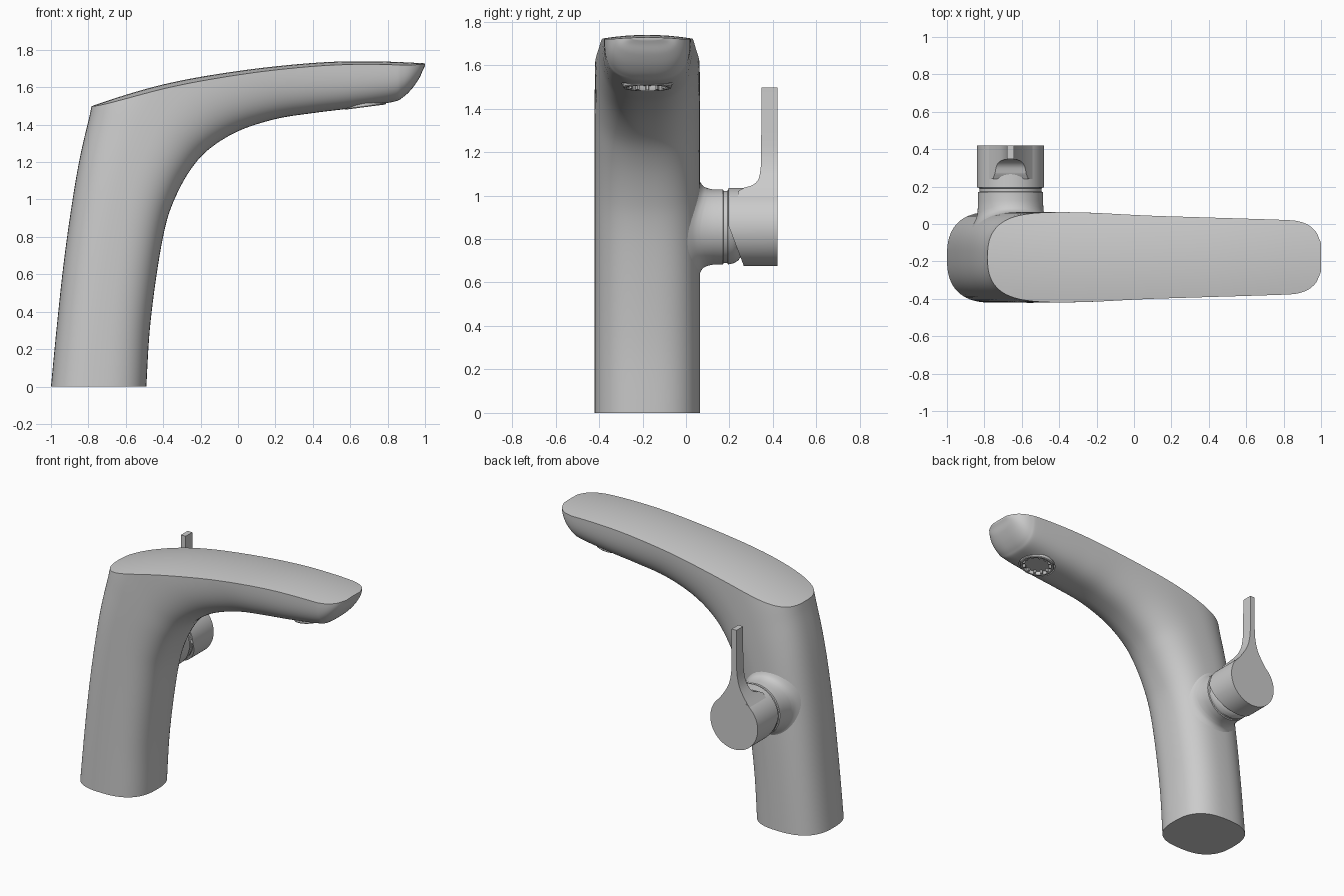
import bpy, bmesh
from math import cos, sin, pi, copysign

if "Cube" in bpy.data.objects:
    bpy.data.objects.remove(bpy.data.objects["Cube"])

YC = -0.178            # centre line of body and spout
HX, HZ = -0.66, 0.855  # axis of the side handle


def spline(pts, n):
    """Catmull-Rom through tuples of any length."""
    out = []
    for i in range(len(pts) - 1):
        a, b, c, d = (pts[max(i - 1, 0)], pts[i], pts[i + 1], pts[min(i + 2, len(pts) - 1)])
        for k in range(n):
            t = k / n
            out.append([0.5 * (2 * q + (r - p) * t + (2 * p - 5 * q + 4 * r - s) * t * t
                               + (3 * q - p - 3 * r + s) * t ** 3)
                        for p, q, r, s in zip(a, b, c, d)])
    return out + [list(pts[-1])]


def loft(name, sections):
    """Skin closed sections with equal point counts and cap both ends."""
    bm = bmesh.new()
    rings = [[bm.verts.new(p) for p in s] for s in sections]
    n = len(rings[0])
    for a, b in zip(rings, rings[1:]):
        for i in range(n):
            j = (i + 1) % n
            bm.faces.new((a[i], a[j], b[j], b[i]))
    bm.faces.new(rings[0])
    bm.faces.new(rings[-1])
    bmesh.ops.recalc_face_normals(bm, faces=bm.faces)
    me = bpy.data.meshes.new(name)
    bm.to_mesh(me)
    bm.free()
    ob = bpy.data.objects.new(name, me)
    bpy.context.collection.objects.link(ob)
    return ob


def boolean(ob, cutter, op):
    m = ob.modifiers.new("cut", 'BOOLEAN')
    m.operation, m.solver, m.object = op, 'EXACT', cutter
    bpy.context.view_layer.objects.active = ob
    bpy.ops.object.modifier_apply(modifier=m.name)
    bpy.data.objects.remove(cutter)


def smooth(ob, deg=35):
    bpy.ops.object.select_all(action='DESELECT')
    ob.select_set(True)
    bpy.context.view_layer.objects.active = ob
    bpy.ops.object.shade_smooth_by_angle(angle=deg * pi / 180)


def circle(r, n=64):
    return [(r * cos(2 * pi * i / n), r * sin(2 * pi * i / n)) for i in range(n)]


def prism_y(name, pts, y0, y1):
    return loft(name, [[(x, y, z) for x, z in pts] for y in (y0, y1)])


def prism_x(name, pts, x0, x1):
    return loft(name, [[(x, y, z) for y, z in pts] for x in (x0, x1)])


# Body: outer x, z; inner x, z; half width; roundness
stations = [
    (-1.0, 0, -.49, 0, .243, 2.6), (-.968, .33, -.472, .3, .243, 2.6),
    (-.932, .66, -.435, .6, .243, 2.6), (-.892, .95, -.39, .85, .243, 2.6),
    (-.85, 1.2, -.34, 1.0, .243, 2.6), (-.80, 1.42, -.26, 1.15, .243, 2.6),
    (-.735, 1.66, -.16, 1.265, .242, 2.6), (-.56, 1.95, 0, 1.365, .239, 2.7),
    (-.15, 2.08, .2, 1.43, .225, 2.8), (.25, 2.05, .4, 1.462, .215, 2.9),
    (.58, 2.0, .6, 1.487, .207, 3), (.82, 1.95, .82, 1.52, .199, 3),
    (.88, 1.92, .88, 1.545, .192, 3), (.93, 1.87, .93, 1.592, .174, 3),
    (.97, 1.81, .97, 1.65, .14, 3), (.99, 1.76, .99, 1.695, .10, 3),
    (1.0, 1.745, 1.0, 1.715, .075, 3)]
sections = []
for ax, az, bx, bz, w, e in spline(stations, 6):
    ring = []
    for c, s in circle(1, 72):
        u = copysign(abs(c) ** (2 / e), c)
        v = copysign(abs(s) ** (2 / e), s)
        ring.append(((ax + bx) / 2 + u * (bx - ax) / 2, YC + v * w,
                     (az + bz) / 2 + u * (bz - az) / 2))
    sections.append(ring)
body = loft("faucet_body", sections)

# Crowned top surface trims the body and leaves a crisp rim
top = [(-1.1, 1.37), (-.78, 1.5), (-.4, 1.615), (0, 1.687), (.4, 1.73),
       (.7, 1.739), (1.0, 1.728), (1.15, 1.715)]
ys = [-.5 + i * .05 for i in range(21)]
slab = loft("top_cutter", [
    [(x, YC + y, z - .4 * y * y) for y in ys] + [(x, YC + .5, 2.6), (x, YC - .5, 2.6)]
    for x, z in spline(top, 8)])
boolean(body, slab, 'DIFFERENCE')

# Outlet recess under the spout
AX = .68


def outlet_ring(r, d):
    return [(AX + x, YC + y, 1.497 + .13 * x + d) for x, y in circle(r, 48)]


boolean(body, loft("outlet_cutter", [outlet_ring(.118, -.08), outlet_ring(.118, .04)]),
        'DIFFERENCE')
smooth(body)

# Aerator: ring with recessed screen and small tabs
smooth(loft("aerator", [outlet_ring(r, d) for r, d in
                        [(.112, .045), (.112, .002), (.108, -.003), (.097, -.003),
                         (.094, .002), (.094, .02)]]))
for i in range(12):
    a = 2 * pi * i / 12
    tab = []
    for d in (.0, .022):
        tab.append([(AX + r * cos(a + t), YC + r * sin(a + t), 1.497 + .13 * r * cos(a) + d)
                    for r, t in ((.08, -.08), (.1, -.08), (.1, .08), (.08, .08))])
    loft(f"aerator_tab_{i + 1}", tab)

# Valve neck: fillet follows the body side, then a plain collar and inner dome
rings = []
for r, d in spline([(.225, -.006), (.202, .004), (.186, .018), (.177, .04)], 3):
    ring = []
    for x, z in circle(r):
        u = (HX + x - (-.65 + .12 * z)) / .253
        ring.append((HX + x, YC + .243 * (1 - abs(u) ** 2.6) ** (1 / 2.6) + d, HZ + z))
    rings.append(ring)
for r, y in [(.173, .125), (.173, .17), (.166, .173), (.166, .19), (.172, .193), (.168, .215),
             (.155, .24), (.13, .255), (.04, .262)]:
    rings.append([(HX + x, y, HZ + z) for x, z in circle(r)])
smooth(loft("valve_neck", rings))

# Handle cap: cylinder with slanted underside
cap = prism_y("handle_cap", [(HX + x, HZ + z) for x, z in circle(.18, 96)], .196, .421)
wedge = [(.1, .86), (.196, .86), (.272, .66), (.5, .66), (.5, 1.1), (.1, 1.1)]
boolean(cap, prism_x("cap_profile", wedge, -1, -.3), 'INTERSECT')
smooth(cap)

# Lever: flared blade seen from the side end, trimmed by its side profile
flare = [(.1, .9)] + spline([(.121, .986), (.078, 1.045), (.042, 1.11), (.023, 1.19),
                             (.018, 1.28)], 5) + [(.018, 1.497)]
outline = [(HX + x, z) for x, z in flare] + [(HX - x, z) for x, z in reversed(flare)]
lever = prism_y("handle_lever", outline, .1, .4205)
side = [(.24, .8), (.24, 1.02)] + spline([(.27, 1.037), (.31, 1.05), (.335, 1.08), (.345, 1.14)], 5) \
    + [(.349, 1.6), (.5, 1.6), (.5, .8)]
boolean(lever, prism_x("lever_profile", side, -1, -.3), 'INTERSECT')
smooth(lever)
